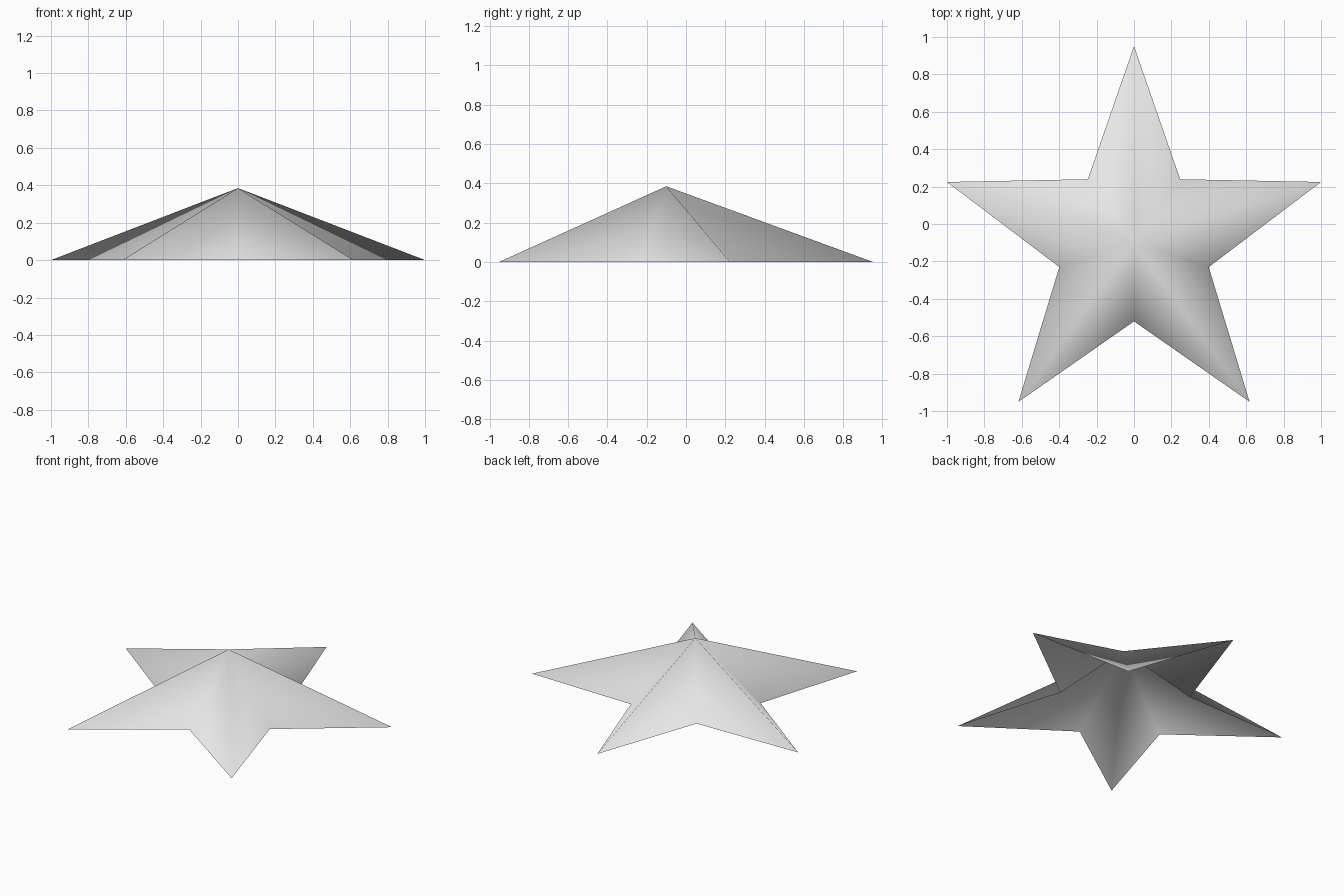
import bpy
import bmesh
from math import cos, sin, pi

# Remove the default cube
cube = bpy.data.objects.get("Cube")
if cube:
    bpy.data.objects.remove(cube, do_unlink=True)

POINTS = 5
TIP_RADIUS = 1 / cos(pi / 10)      # side tips reach x = +-1
NOTCH_RADIUS = 0.42
HEIGHT = 0.385
CENTRE_Y = -TIP_RADIUS * (1 - cos(pi / POINTS)) / 2

# Light grey material
grey = bpy.data.materials.new("light_grey")
grey.use_nodes = True
colour = (0.8, 0.8, 0.8, 1)
grey.diffuse_color = colour
grey.node_tree.nodes["Principled BSDF"].inputs["Base Color"].default_value = colour

# Star outline rising to a single peak, open underneath
bm = bmesh.new()
peak = bm.verts.new((0, CENTRE_Y, HEIGHT))
rim = []
for i in range(2 * POINTS):
    radius = NOTCH_RADIUS if i % 2 else TIP_RADIUS
    angle = pi / 2 + i * pi / POINTS
    rim.append(bm.verts.new((radius * cos(angle), CENTRE_Y + radius * sin(angle), 0)))
for i, vert in enumerate(rim):
    face = bm.faces.new((peak, vert, rim[(i + 1) % len(rim)]))
    face.smooth = True             # soft shading across ridges and valleys

mesh = bpy.data.meshes.new("star_shell")
bm.to_mesh(mesh)
bm.free()
mesh.materials.append(grey)
star = bpy.data.objects.new("star_shell", mesh)
bpy.context.collection.objects.link(star)
